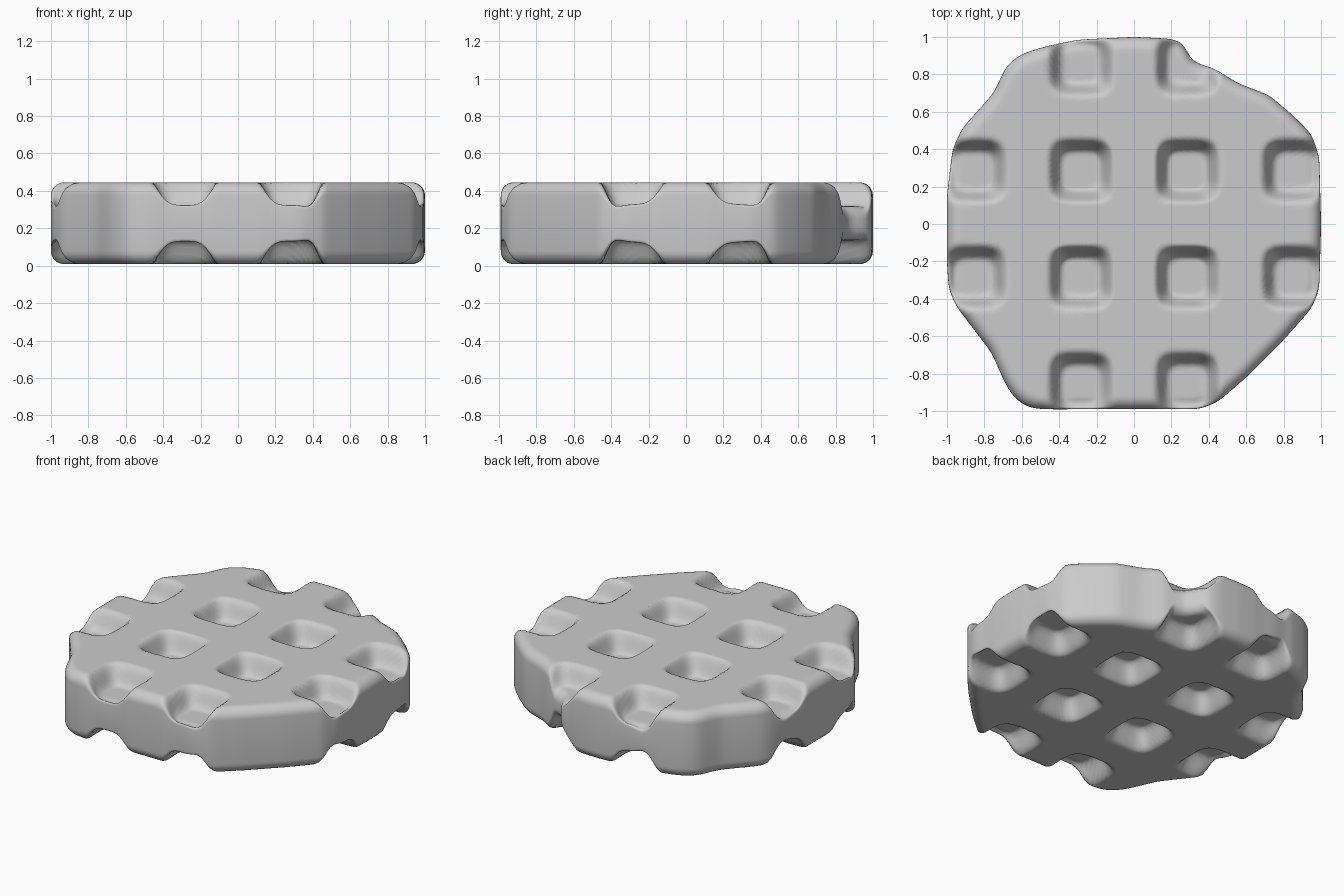
import bpy, bmesh, math
from mathutils import Vector

if "Cube" in bpy.data.objects:
    bpy.data.objects.remove(bpy.data.objects["Cube"], do_unlink=True)

MID, HALF = 0.227, 0.218      # middle height, half thickness
PITCH, DEPTH = 0.57, 0.127    # pocket spacing and depth
RIM, SIDES, RINGS = 0.07, 288, 48

# Uneven rim, counterclockwise from the left side
OUTLINE = [(1, 0), (.99, .36), (.95, .48), (.85, .58), (.72, .69), (.56, .75),
           (.43, .83), (.31, .87), (.26, .97), (.2, .99), (0, 1), (-.3, .985),
           (-.47, .95), (-.6, .91), (-.68, .85), (-.75, .7), (-.92, .51),
           (-.97, .4), (-1, .15), (-1, -.2), (-.99, -.35), (-.95, -.44),
           (-.76, -.69), (-.69, -.85), (-.64, -.93), (-.57, -.98), (-.49, -.99),
           (0, -.99), (.35, -.99), (.45, -.95), (.6, -.82), (.8, -.62),
           (.95, -.45), (.99, -.35)]


def rim_radius(angle):
    """Distance from the centre to the rim in one direction."""
    d = Vector((math.cos(angle), math.sin(angle)))
    for i, p in enumerate(OUTLINE):
        a, b = Vector(p), Vector(OUTLINE[(i + 1) % len(OUTLINE)])
        if a.cross(d) >= -1e-9 and d.cross(b) > 0 and a.dot(d) > 0:
            return a.cross(b) / d.cross(b - a)
    return 1


def half_height(x, y):
    """Half thickness, lowered smoothly inside each square pocket."""
    if abs(x) > PITCH and abs(y) > PITCH:
        return HALF
    u, v = [min(abs(abs(c) - PITCH * k) for k in (.5, 1.5)) for c in (x, y)]
    t = ((u ** 4 + v ** 4) ** .25 - .095) / .083
    t = max(0, min(1, t))
    return HALF - DEPTH * (1 - t * t * (3 - 2 * t))


# Rim radii, lightly softened
radii = [rim_radius(2 * math.pi * i / SIDES) for i in range(SIDES)]
for _ in range(3):
    radii = [(radii[i - 1] + 2 * radii[i] + radii[(i + 1) % SIDES]) / 4
             for i in range(SIDES)]

# Section from the centre to the rim: (share of the flat, inset, drop)
section = [(k / RINGS, RIM, 0) for k in range(1, RINGS + 1)]
for k in range(1, 8):
    a = k / 7 * math.pi / 2
    section.append((1, RIM * (1 - math.sin(a)), RIM * (1 - math.cos(a))))

bm = bmesh.new()


def ring(share, inset, drop, side):
    verts = []
    for i, r in enumerate(radii):
        a, d = 2 * math.pi * i / SIDES, share * (r - inset)
        x, y = d * math.cos(a), d * math.sin(a)
        verts.append(bm.verts.new((x, y, MID + side * (half_height(x, y) - drop))))
    return verts


# Upper rings outward, lower rings back inward
rings = [ring(*s, 1) for s in section] + [ring(*s, -1) for s in reversed(section)]
for a, b in zip(rings, rings[1:]):
    for i in range(SIDES):
        j = (i + 1) % SIDES
        bm.faces.new((a[i], b[i], b[j], a[j]))
for end, side in ((rings[0], 1), (rings[-1], -1)):
    centre = bm.verts.new((0, 0, MID + side * HALF))
    for i in range(SIDES):
        bm.faces.new((centre, end[i], end[(i + 1) % SIDES]))
bmesh.ops.recalc_face_normals(bm, faces=bm.faces[:])

mesh = bpy.data.meshes.new("waffle")
bm.to_mesh(mesh)
bm.free()
for poly in mesh.polygons:
    poly.use_smooth = True
waffle = bpy.data.objects.new("waffle", mesh)
bpy.context.collection.objects.link(waffle)

# Plain grey
grey = bpy.data.materials.new("light_grey")
grey.use_nodes = True
colour = (.6, .6, .6, 1)
grey.diffuse_color = colour
shader = grey.node_tree.nodes["Principled BSDF"]
shader.inputs["Base Color"].default_value = colour
shader.inputs["Roughness"].default_value = .6
mesh.materials.append(grey)
